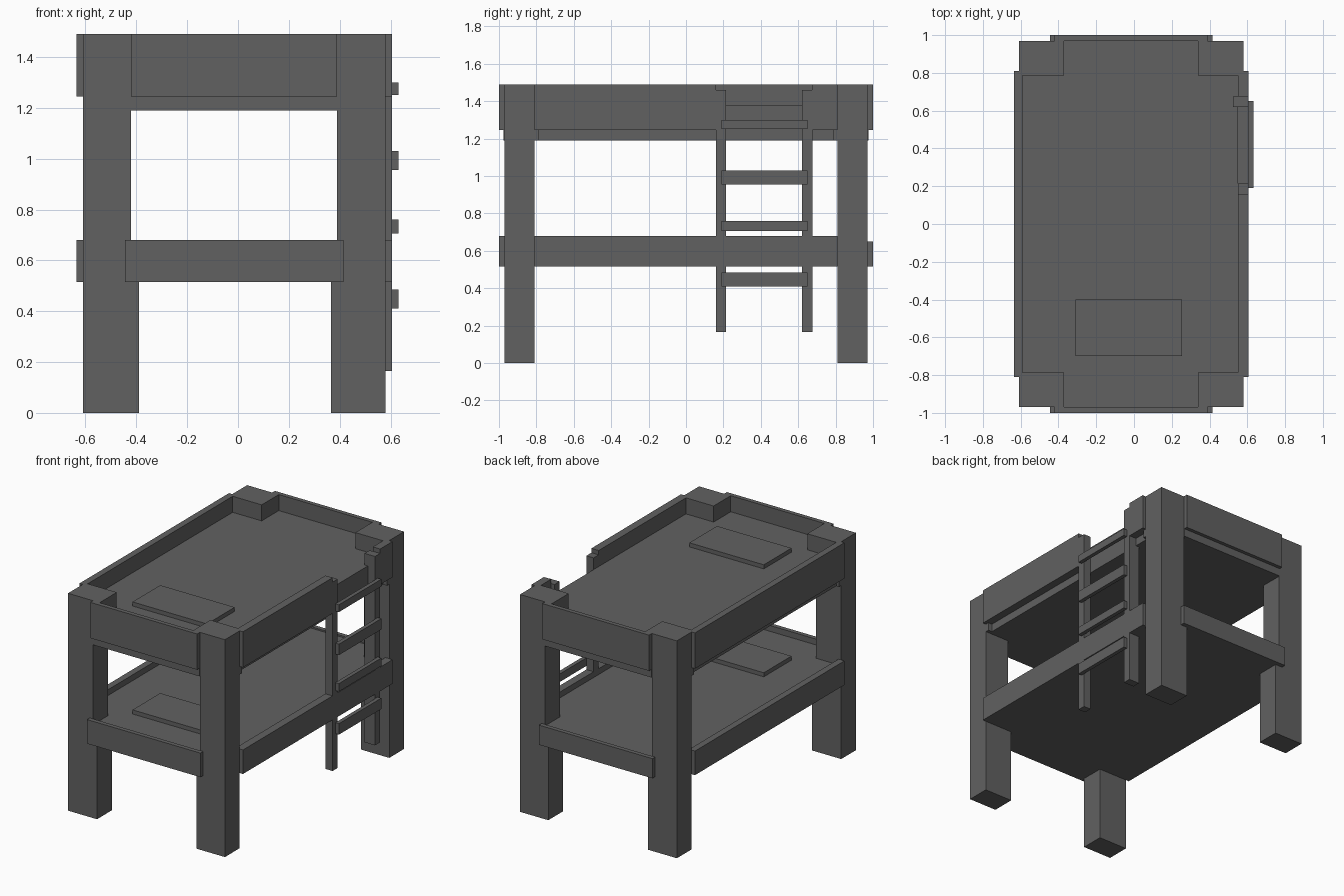
import bpy
import bmesh

if "Cube" in bpy.data.objects:
    bpy.data.objects.remove(bpy.data.objects["Cube"], do_unlink=True)

# Single dark grey finish
grey = bpy.data.materials.new("dark_grey")
grey.use_nodes = True
COLOUR = (0.12, 0.12, 0.12, 1.0)
grey.diffuse_color = COLOUR
grey.node_tree.nodes["Principled BSDF"].inputs["Base Color"].default_value = COLOUR


def box(name, x, y, z):
    """Axis-aligned box from (min, max) ranges."""
    bm = bmesh.new()
    bmesh.ops.create_cube(bm, size=1.0)
    for v in bm.verts:
        v.co = [r[0] if c < 0 else r[1] for c, r in zip(v.co, (x, y, z))]
    mesh = bpy.data.meshes.new(name)
    bm.to_mesh(mesh)
    bm.free()
    mesh.materials.append(grey)
    obj = bpy.data.objects.new(name, mesh)
    bpy.context.collection.objects.link(obj)
    return obj


def ends(a, b, sign):
    """Range a..b along y, flipped to the front when sign is -1."""
    return tuple(sorted((a * sign, b * sign)))


# Corner posts: wide foot, narrower shaft, wide cap
for end, s in (("front", -1), ("back", 1)):
    for side, outer, foot, shaft, cap in (("right", -0.61, -0.39, -0.42, -0.37),
                                          ("left", 0.58, 0.365, 0.39, 0.34)):
        for part, inner, y_in, z in (("foot", foot, 0.81, (0, 0.515)),
                                     ("post", shaft, 0.81, (0.515, 1.19)),
                                     ("cap", cap, 0.785, (1.19, 1.49))):
            box(f"{end}_{side}_{part}", tuple(sorted((outer, inner))),
                ends(y_in, 0.97, s), z)

# Two bunks: mattress with notched corners, plus a flat pillow
for level, bottom, top in (("lower", 0.515, 0.64), ("upper", 1.19, 1.38)):
    box(f"{level}_mattress", (-0.59, 0.55), (-0.81, 0.81), (bottom, top))
    for end, s in (("front", -1), ("back", 1)):
        box(f"{level}_mattress_{end}", (-0.42, 0.39), ends(0.81, 0.975, s), (bottom, top))
    box(f"{level}_pillow", (-0.31, 0.255), (-0.70, -0.40), (top, top + 0.028))

# End rails
for end, s, low_top in (("front", -1, 0.68), ("back", 1, 0.65)):
    box(f"{end}_upper_rail", (-0.42, 0.39), ends(0.97, 1.0, s), (1.245, 1.49))
    box(f"{end}_lower_rail", (-0.445, 0.415), ends(0.97, 1.0, s), (0.515, low_top))

# Long side rails; the ladder side is split around the uprights
for level, z in (("lower", (0.515, 0.68)), ("upper", (1.245, 1.49))):
    box(f"right_{level}_rail", (-0.635, -0.59), (-0.81, 0.81), z)
    spans = [(-0.81, 0.16), (0.675, 0.81)]
    if level == "lower":
        spans.append((0.215, 0.62))
    for i, y in enumerate(spans):
        box(f"left_{level}_rail_{i + 1}", (0.55, 0.605), y, z)

# Ladder
box("ladder_front_upright", (0.55, 0.605), (0.16, 0.215), (0.165, 1.46))
box("ladder_back_upright", (0.525, 0.605), (0.62, 0.675), (0.165, 1.46))
for i, z in enumerate(((0.41, 0.485), (0.705, 0.76), (0.955, 1.03), (1.25, 1.30))):
    box(f"ladder_rung_{i + 1}", (0.605, 0.632), (0.19, 0.65), z)
